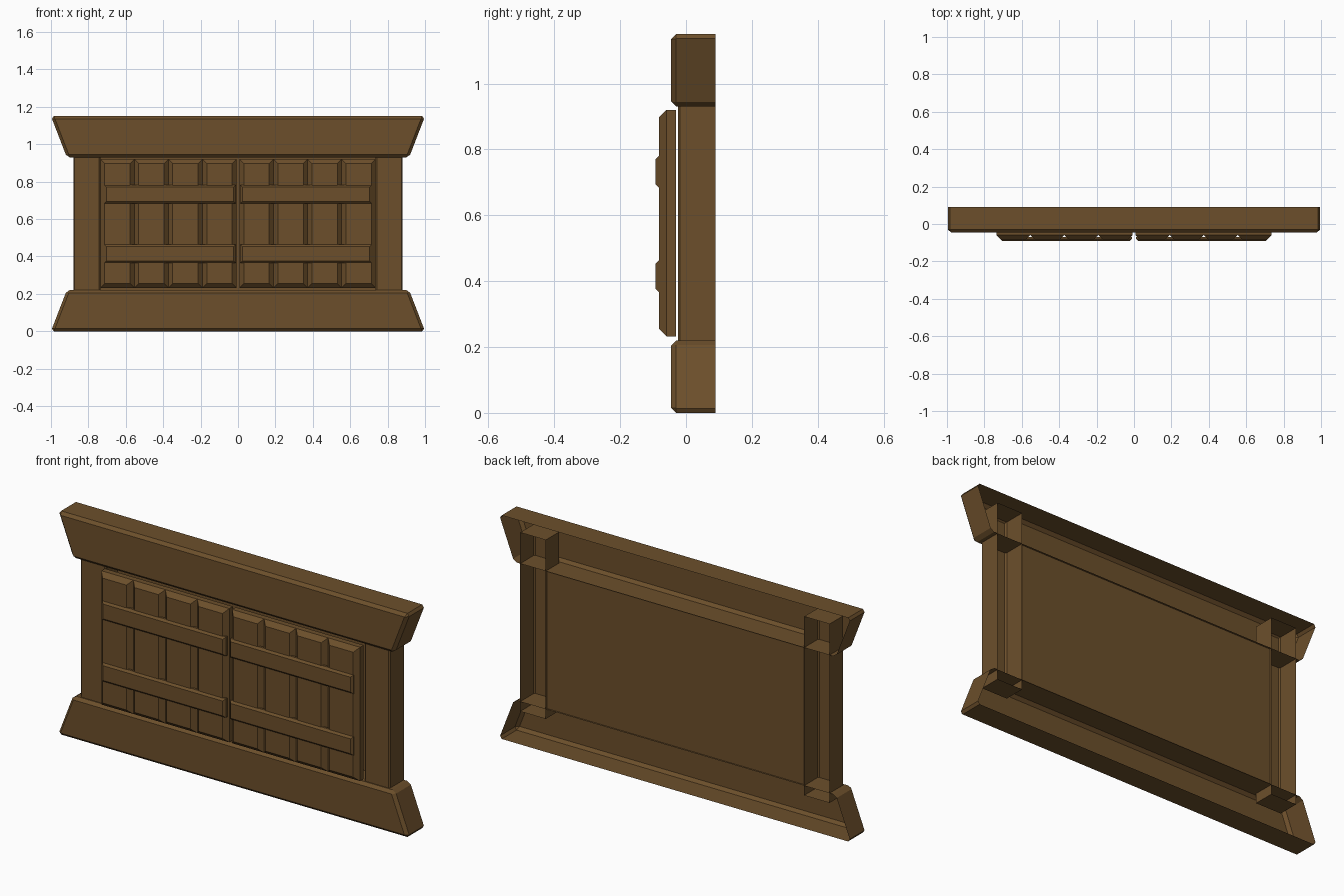
import bpy
import bmesh

cube = bpy.data.objects.get("Cube")
if cube:
    bpy.data.objects.remove(cube, do_unlink=True)

wood = bpy.data.materials.new("brown_wood")
wood.use_nodes = True
colour = (0.15, 0.078, 0.024, 1)
wood.diffuse_color = colour
wood.node_tree.nodes["Principled BSDF"].inputs["Base Color"].default_value = colour


def prism(name, outline, front, back, chamfer=0, open_back=True, front_only=False):
    """Extrude an x-z outline along y and chamfer every edge off the back."""
    bm = bmesh.new()
    near = [bm.verts.new((x, front, z)) for x, z in outline]
    far = [bm.verts.new((x, back, z)) for x, z in outline]
    bm.faces.new(near)
    back_face = bm.faces.new(far[::-1])
    n = len(outline)
    for i in range(n):
        j = (i + 1) % n
        bm.faces.new((near[j], near[i], far[i], far[j]))
    bmesh.ops.recalc_face_normals(bm, faces=bm.faces[:])
    if open_back:
        bmesh.ops.delete(bm, geom=[back_face], context='FACES_ONLY')
    if chamfer:
        need = 2 if front_only else 1
        edges = [e for e in bm.edges if sum(v in near for v in e.verts) >= need]
        bmesh.ops.bevel(bm, geom=edges, offset=chamfer, segments=1,
                        affect='EDGES', clamp_overlap=True)
    mesh = bpy.data.meshes.new(name)
    bm.to_mesh(mesh)
    bm.free()
    mesh.materials.append(wood)
    obj = bpy.data.objects.new(name, mesh)
    bpy.context.collection.objects.link(obj)
    return obj


def rect(x0, x1, z0, z1):
    return [(x0, z0), (x1, z0), (x1, z1), (x0, z1)]


# Flared sill and lintel, hollow at the back
prism("sill", [(-1, 0), (1, 0), (0.915, 0.22), (-0.915, 0.22)], -0.045, 0.09, 0.015)
prism("lintel", [(-0.915, 0.93), (0.915, 0.93), (1, 1.15), (-1, 1.15)], -0.045, 0.09, 0.015)

# Flat panel closing the opening at the rear
prism("back_panel", rect(-0.735, 0.735, 0.22, 0.93), 0.07, 0.08, open_back=False)

for side, s in (("left", 1), ("right", -1)):
    # Hollow post running into the sill and lintel
    x0, x1 = sorted((s * 0.735, s * 0.88))
    prism(side + "_post", rect(x0, x1, 0.17, 1.09), -0.025, 0.09, 0.007, front_only=True)

    # Four chamfered boards per shutter
    pitch = 0.182
    for i in range(4):
        a = 0.008 + i * pitch
        x0, x1 = sorted((s * a, s * (a + pitch)))
        prism(f"{side}_board_{i + 1}", rect(x0, x1, 0.232, 0.92),
              -0.082, -0.03, 0.023, open_back=False, front_only=True)

    # Two cross rails over the boards
    x0, x1 = sorted((s * 0.012, s * 0.715))
    for label, z in (("lower", 0.415), ("upper", 0.732)):
        prism(f"{side}_{label}_rail", rect(x0, x1, z - 0.049, z + 0.049),
              -0.092, -0.07, 0.011, open_back=False, front_only=True)
